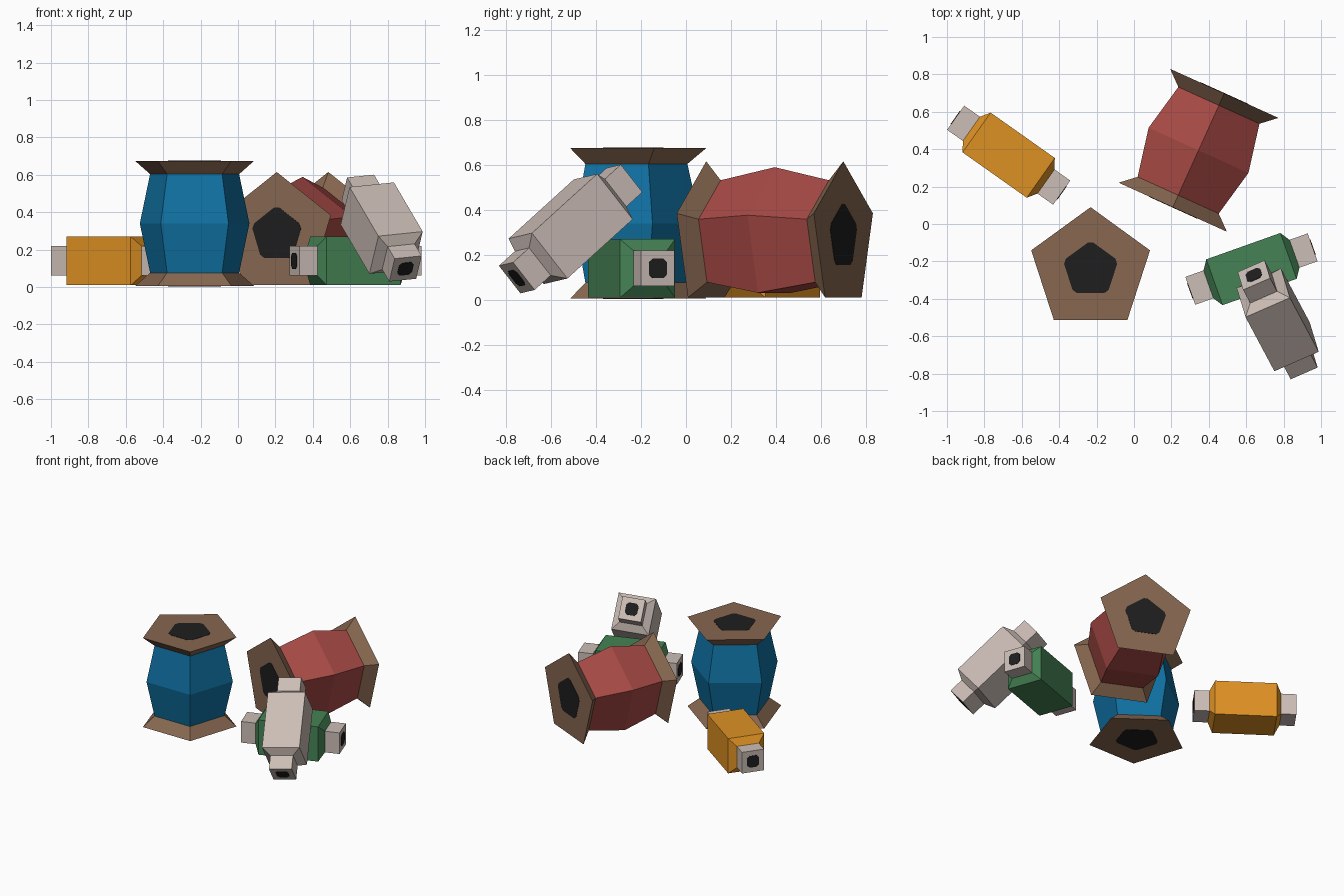
import bpy, bmesh, math
from mathutils import Vector, Matrix

if "Cube" in bpy.data.objects:
    bpy.data.objects.remove(bpy.data.objects["Cube"])


def material(name, rgb):
    m = bpy.data.materials.new(name)
    m.diffuse_color = (*rgb, 1)
    m.use_nodes = True
    m.node_tree.nodes["Principled BSDF"].inputs["Base Color"].default_value = m.diffuse_color
    return m


BLUE = material("blue", (0.005, 0.165, 0.366))
RED = material("red", (0.40, 0.07, 0.061))
GREEN = material("green", (0.06, 0.225, 0.09))
ORANGE = material("orange", (0.73, 0.283, 0.017))
GREY = material("warm grey", (0.60, 0.51, 0.465))
BROWN = material("brown", (0.242, 0.136, 0.08))
BLACK = material("black", (0.013, 0.013, 0.013))


def frame(centre, axis, up):
    """Local z runs along the axis, local y points up."""
    z = Vector(axis).normalized()
    y = Vector(up)
    y = (y - z * y.dot(z)).normalized()
    m = Matrix((y.cross(z), y, z)).transposed().to_4x4()
    m.translation = centre
    return m


def polygon(n, r, cut=0.0):
    """Regular polygon (vertex up, or flat-topped square), corners optionally cut."""
    phase = math.pi / 2 + (math.pi / 4 if n == 4 else 0)
    pts = [Vector((math.cos(phase + i * math.tau / n), math.sin(phase + i * math.tau / n))) * r
           for i in range(n)]
    if not cut:
        return pts
    out = []
    for i, p in enumerate(pts):
        out += [p.lerp(pts[i - 1], cut), p.lerp(pts[(i + 1) % n], cut)]
    return out


def loft(name, mat, matrix, n, rings, cut=0.0):
    """Closed solid through (height, radius) rings."""
    bm = bmesh.new()
    loops = [[bm.verts.new((p.x, p.y, h)) for p in polygon(n, r, cut)] for h, r in rings]
    for a, b in zip(loops, loops[1:]):
        k = len(a)
        for i in range(k):
            bm.faces.new((a[i], a[(i + 1) % k], b[(i + 1) % k], b[i]))
    bm.faces.new(loops[0][::-1])
    bm.faces.new(loops[-1])
    bmesh.ops.recalc_face_normals(bm, faces=bm.faces)
    me = bpy.data.meshes.new(name)
    bm.to_mesh(me)
    bm.free()
    me.materials.append(mat)
    ob = bpy.data.objects.new(name, me)
    ob.matrix_world = matrix
    bpy.context.collection.objects.link(ob)


def large_spool(label, mat, m):
    # five-sided bulging thread, flared ends, dark hole plates
    loft(label + "_thread", mat, m, 5, [(-0.265, 0.25), (0, 0.308), (0.265, 0.25)])
    for s, side in ((-1, "start"), (1, "end")):
        loft(f"{label}_flange_{side}", BROWN, m, 5, [(s * 0.255, 0.24), (s * 0.334, 0.334)])
        loft(f"{label}_hole_{side}", BLACK, m, 5, [(s * 0.331, 0.155), (s * 0.336, 0.155)], 0.1)


def small_spool(label, mat, m):
    # square thread with tapered ends on a square core, dark hole plates
    q = math.sqrt(2)
    loft(label + "_thread", mat, m, 4,
         [(-0.25, 0.07 * q), (-0.21, 0.13 * q), (0.21, 0.13 * q), (0.25, 0.07 * q)])
    loft(label + "_core", GREY, m, 4, [(-0.347, 0.079 * q), (0.347, 0.079 * q)])
    for s, side in ((-1, "start"), (1, "end")):
        loft(f"{label}_hole_{side}", BLACK, m, 4, [(s * 0.344, 0.043 * q), (s * 0.35, 0.043 * q)], 0.2)


# large spools: one standing, one lying
large_spool("blue_spool", BLUE, frame((-0.232, -0.244, 0.34), (0, 0, 1), (0, 1, 0)))
large_spool("red_spool", RED, frame((0.345, 0.394, 0.281), (0.275, 0.607, 0), (0, 0, 1)))

# small spools: two lying, one leaning with a slight roll
small_spool("orange_spool", ORANGE, frame((-0.67, 0.368, 0.14), (0.817, -0.577, 0), (0, 0, 1)))
small_spool("green_spool", GREEN, frame((0.628, -0.241, 0.14), (0.942, 0.335, 0), (0, 0, 1)))
axis = Vector((-0.261, 0.49, 0.445)).normalized()
up = Vector((0.293, -0.55, 0.78)) - 0.122 * Vector((0.883, 0.47, 0))
small_spool("grey_spool", GREY, frame((0.768, -0.512, 0.315), axis, up))
